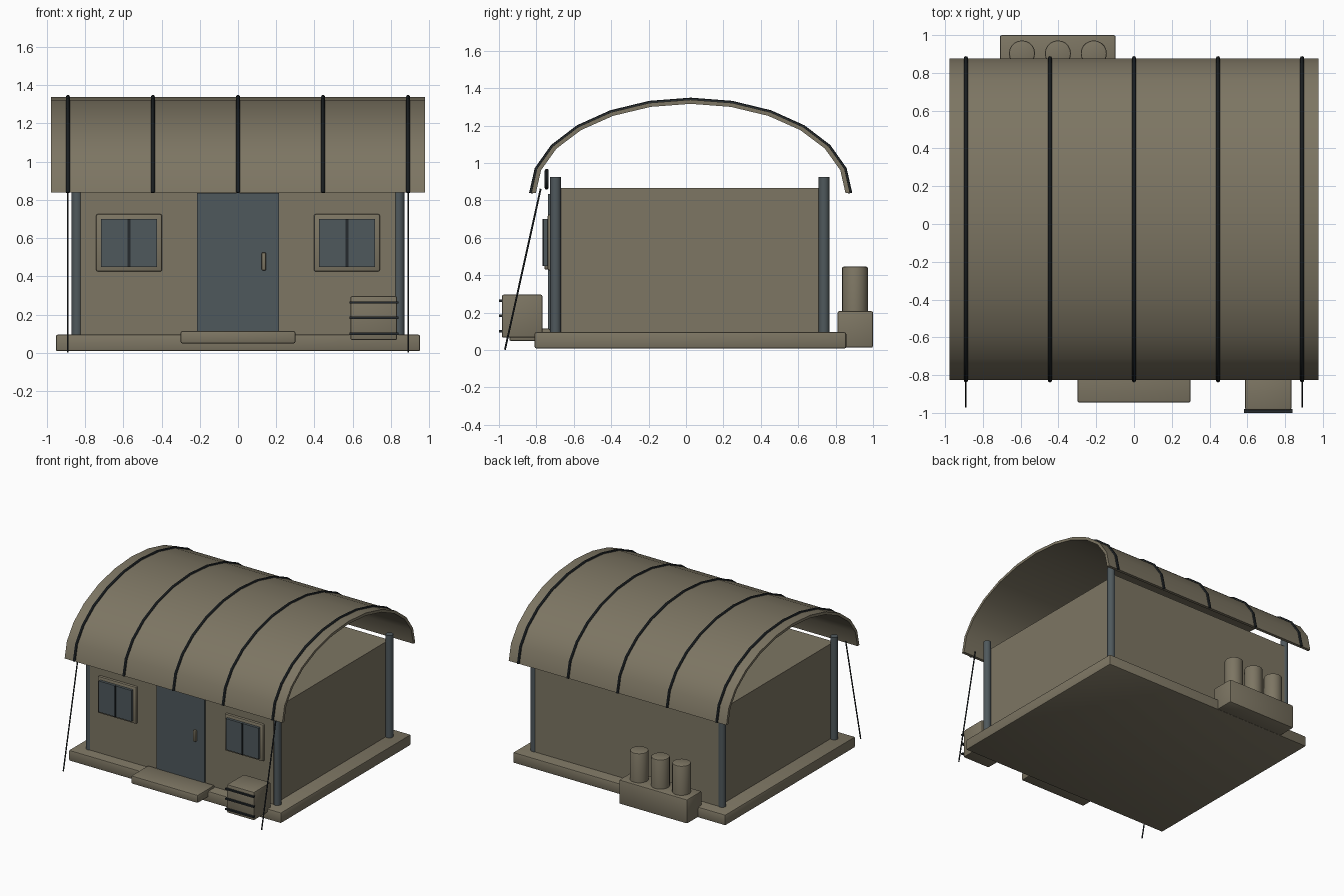
import bpy, bmesh, math
from mathutils import Vector

if "Cube" in bpy.data.objects:
    bpy.data.objects.remove(bpy.data.objects["Cube"])

CY = 0.025           # hut centre along y


def material(name, rgb):
    m = bpy.data.materials.new(name)
    m.diffuse_color = (*rgb, 1)
    m.use_nodes = True
    m.node_tree.nodes["Principled BSDF"].inputs["Base Color"].default_value = m.diffuse_color
    return m


TAN = material("khaki", (0.205, 0.180, 0.125))
SLATE = material("slate", (0.078, 0.098, 0.107))
DARK = material("dark_cord", (0.018, 0.023, 0.026))


def finish(name, bm, mat, smooth=True):
    bmesh.ops.recalc_face_normals(bm, faces=bm.faces)
    me = bpy.data.meshes.new(name)
    bm.to_mesh(me)
    bm.free()
    ob = bpy.data.objects.new(name, me)
    bpy.context.collection.objects.link(ob)
    me.materials.append(mat)
    if smooth:
        bpy.ops.object.select_all(action='DESELECT')
        ob.select_set(True)
        bpy.context.view_layer.objects.active = ob
        bpy.ops.object.shade_smooth_by_angle(angle=math.radians(40))
    return ob


def box(name, x, y, z, mat, bevel=0.0):
    """Box from (min, max) ranges, optionally with rounded edges."""
    bm = bmesh.new()
    bmesh.ops.create_cube(bm, size=1)
    for v in bm.verts:
        v.co = Vector([r[0] + (c + 0.5) * (r[1] - r[0]) for c, r in zip(v.co, (x, y, z))])
    if bevel:
        bmesh.ops.bevel(bm, geom=bm.edges[:], offset=bevel, segments=2,
                        profile=0.5, affect='EDGES')
    return finish(name, bm, mat, bool(bevel))


def tube(name, points, radius, mat, sides=8):
    """Round tube swept along points."""
    pts = [Vector(p) for p in points]
    bm = bmesh.new()
    rings = []
    for i, p in enumerate(pts):
        t = (pts[min(i + 1, len(pts) - 1)] - pts[max(i - 1, 0)]).normalized()
        ref = Vector((1, 0, 0)) if abs(t.x) < 0.9 else Vector((0, 0, 1))
        u = t.cross(ref).normalized()
        w = t.cross(u)
        rings.append([bm.verts.new(p + radius * (u * math.cos(a) + w * math.sin(a)))
                      for a in (2 * math.pi * k / sides for k in range(sides))])
    for a, b in zip(rings, rings[1:]):
        for k in range(sides):
            n = (k + 1) % sides
            bm.faces.new((a[k], a[n], b[n], b[k]))
    bm.faces.new(rings[0])
    bm.faces.new(rings[-1])
    return finish(name, bm, mat)


def arch(x, a, b, base=0.838, n=12):
    """Half-ellipse roof line at a given x."""
    return [Vector((x, CY - a * math.cos(math.pi * i / n),
                    base + b * math.sin(math.pi * i / n))) for i in range(n + 1)]


# Floor slab, hut body and entrance step
box("floor_slab", (-0.953, 0.953), (-0.81, 0.857), (0.008, 0.095), TAN, 0.01)
box("hut_walls", (-0.825, 0.825), (-0.72, 0.76), (0.09, 0.865), TAN)
box("entrance_step", (-0.30, 0.30), (-0.945, -0.725), (0.048, 0.114), TAN, 0.01)

# Corner posts
for sx, side in ((-1, "left"), (1, "right")):
    for y, end in ((-0.697, "front"), (0.738, "back")):
        tube(f"{end}_{side}_post", [(sx * 0.842, y, 0.09), (sx * 0.842, y, 0.925)],
             0.029, SLATE, 16)

# Arched roof sheet: outer and inner profile joined, open underneath
bm = bmesh.new()
ends = []
for x in (-0.977, 0.977):
    ends.append(([bm.verts.new(p) for p in arch(x, 0.852, 0.5)],
                 [bm.verts.new(p) for p in arch(x, 0.828, 0.478)]))
(lo, li), (ro, ri) = ends
for i in range(12):
    j = i + 1
    bm.faces.new((lo[i], lo[j], ro[j], ro[i]))
    bm.faces.new((li[i], li[j], ri[j], ri[i]))
    bm.faces.new((lo[i], lo[j], li[j], li[i]))
    bm.faces.new((ro[i], ro[j], ri[j], ri[i]))
for i in (0, 12):
    bm.faces.new((lo[i], ro[i], ri[i], li[i]))
finish("arched_roof", bm, TAN)

# Roof straps
for k in range(5):
    tube(f"roof_strap_{k + 1}", arch(-0.89 + 0.445 * k, 0.853, 0.5), 0.011, DARK)

# Guy ropes at the front corners
for sx, side in ((-1, "left"), (1, "right")):
    tube(f"{side}_guy_rope", [(sx * 0.89, -0.777, 0.862), (sx * 0.89, -0.968, 0.001)],
         0.005, DARK, 6)

# Door with handle, and round vent above it
box("door", (-0.214, 0.214), (-0.737, -0.70), (0.10, 0.835), SLATE)
box("door_handle", (0.123, 0.147), (-0.757, -0.73), (0.43, 0.525), TAN, 0.008)
ring = [(0.045 * math.sin(2 * math.pi * i / 20), -0.745,
         0.913 + 0.045 * math.cos(2 * math.pi * i / 20)) for i in range(21)]
tube("ring_above_door", ring, 0.011, DARK)

# Windows: frame, glass and centre bar
for sx, side in ((-1, "left"), (1, "right")):
    def span(c, h):
        return (sx * c - h, sx * c + h)
    box(f"{side}_window_frame", span(0.57, 0.173), (-0.74, -0.70), (0.425, 0.725), TAN, 0.01)
    box(f"{side}_window_glass", span(0.57, 0.147), (-0.761, -0.72), (0.448, 0.70), SLATE)
    box(f"{side}_window_bar", span(0.57, 0.007), (-0.766, -0.75), (0.448, 0.70), DARK)

# Crate by the door with dark bands
box("crate", (0.588, 0.833), (-0.985, -0.767), (0.066, 0.296), TAN, 0.01)
for k, z in enumerate((0.10, 0.183, 0.263)):
    box(f"crate_band_{k + 1}", (0.583, 0.840), (-1.0, -0.98), (z - 0.006, z + 0.006), DARK)

# Rear plinth with three canisters
box("canister_plinth", (-0.71, -0.097), (0.81, 1.0), (0.012, 0.208), TAN, 0.01)
for k in range(3):
    x = -0.593 + 0.19 * k
    bm = bmesh.new()
    bmesh.ops.create_cone(bm, cap_ends=True, segments=20, radius1=0.069, radius2=0.069, depth=0.25)
    bmesh.ops.translate(bm, verts=bm.verts, vec=(x, 0.903, 0.32))
    rim = [e for e in bm.edges if all(v.co.z > 0.4 for v in e.verts)]
    bmesh.ops.bevel(bm, geom=rim, offset=0.008, segments=2, profile=0.5, affect='EDGES')
    finish(f"canister_{k + 1}", bm, TAN)
